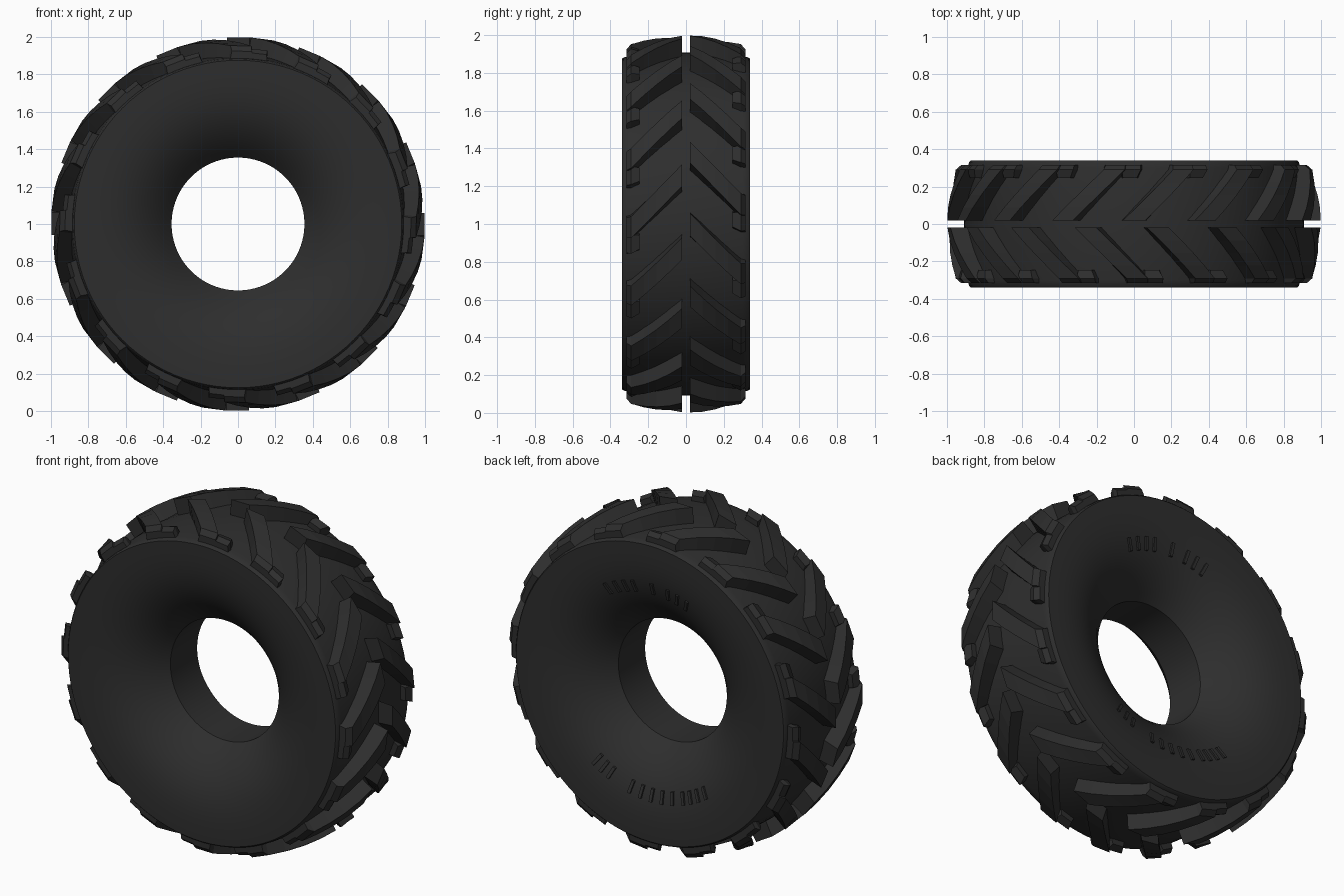
import bpy
import bmesh
from math import sin, cos, pi, radians, sqrt, atan2

if "Cube" in bpy.data.objects:
    bpy.data.objects.remove(bpy.data.objects["Cube"], do_unlink=True)

rubber = bpy.data.materials.new("black_rubber")
rubber.use_nodes = True
colour = (0.027, 0.027, 0.027, 1)
rubber.diffuse_color = colour
shader = rubber.node_tree.nodes["Principled BSDF"]
shader.inputs["Base Color"].default_value = colour
shader.inputs["Roughness"].default_value = 0.8


def polar(angle, y, r):
    """Point on the wheel, whose axle runs along y at z = 1."""
    return (r * cos(angle), y, 1 + r * sin(angle))


def finish(name, bm):
    bmesh.ops.recalc_face_normals(bm, faces=bm.faces)
    mesh = bpy.data.meshes.new(name)
    bm.to_mesh(mesh)
    bm.free()
    mesh.materials.append(rubber)
    obj = bpy.data.objects.new(name, mesh)
    bpy.context.collection.objects.link(obj)
    return obj


def loft(bm, sections, closed=False):
    """Skin a run of equal rings of points, capping it unless it closes."""
    rings = [[bm.verts.new(p) for p in s] for s in sections]
    n = len(rings[0])
    pairs = list(zip(rings, rings[1:]))
    if closed:
        pairs.append((rings[-1], rings[0]))
    else:
        bm.faces.new(rings[0])
        bm.faces.new(rings[-1])
    for a, b in pairs:
        for i in range(n):
            j = (i + 1) % n
            bm.faces.new((a[i], a[j], b[j], b[i]))


# Carcass: dished sidewalls around a short bore
BORE, RIM = 0.355, 0.875


def sidewall_y(r):
    t = (r - BORE) / (RIM - BORE)
    return 0.125 + 0.213 * (1 - (1 - t) ** 3)


STEPS = 14
half = []
for i in range(STEPS + 1):
    r = BORE + (RIM - BORE) * i / STEPS
    half.append((r, sidewall_y(r)))
half += [(0.882, 0.33), (0.888, 0.30), (0.902, 0.16)]
profile = half + [(0.908, 0)] + [(r, -y) for r, y in reversed(half)]

SEGMENTS = 96
bm = bmesh.new()
loft(bm, [[polar(2 * pi * k / SEGMENTS, y, r) for r, y in profile]
          for k in range(SEGMENTS)], closed=True)
carcass = finish("tyre_carcass", bm)
bpy.context.view_layer.objects.active = carcass
carcass.select_set(True)
bpy.ops.object.shade_smooth_by_angle(angle=radians(35))
carcass.select_set(False)


# Tread: slanted lugs with a trailing foot at the shoulder
def lug_section(angle, y, top, width, taper):
    return [polar(angle, y, 0.87),
            polar(angle - taper, y, top),
            polar(angle - width + taper, y, top),
            polar(angle - width, y, 0.87)]


def add_lug(bm, start, side):
    sections = []
    for i in range(5):
        t = i / 4
        y = 0.02 + 0.27 * t
        top = 0.999 - 0.045 * t ** 1.6
        sections.append(lug_section(start - 0.28 * t, side * y, top,
                                    0.155, 0.018))
    # sloping outer end
    sections.append(lug_section(start - 0.29, side * 0.315, 0.925,
                                0.145, 0.015))
    loft(bm, sections)
    foot = start - 0.28 - 0.11
    loft(bm, [lug_section(foot, side * 0.245, 0.925, 0.11, 0.015),
              lug_section(foot, side * 0.29, 0.94, 0.13, 0.012),
              lug_section(foot, side * 0.315, 0.918, 0.13, 0.012)])


LUGS = 16
for name, side, phase in (("front_tread_lugs", -1, -3),
                          ("back_tread_lugs", 1, 4.4)):
    bm = bmesh.new()
    for k in range(LUGS):
        add_lug(bm, radians(phase) + 2 * pi * k / LUGS, side)
    finish(name, bm)


# Small raised ribs in two arcs on the back sidewall
def add_rib(bm, x, up):
    angle = atan2(up * sqrt(0.61 ** 2 - x * x), x)
    sections = []
    for r in (0.575, 0.645):
        w = 0.009 / r
        y = sidewall_y(r)
        sections.append([polar(angle - w, y - 0.02, r),
                         polar(angle + w, y - 0.02, r),
                         polar(angle + w, y + 0.012, r),
                         polar(angle - w, y + 0.012, r)])
    loft(bm, sections)


bm = bmesh.new()
# each run: first x, spacing, count, upper or lower arc
for first, gap, count, up in ((0.12, 0.057, 4, 1), (0, 0, 1, 1),
                              (-0.22, 0.06, 3, 1), (0.27, 0.045, 3, -1),
                              (-0.13, 0.067, 5, -1), (-0.34, 0.047, 4, -1)):
    for k in range(count):
        add_rib(bm, first + gap * k, up)
finish("sidewall_ribs", bm)
